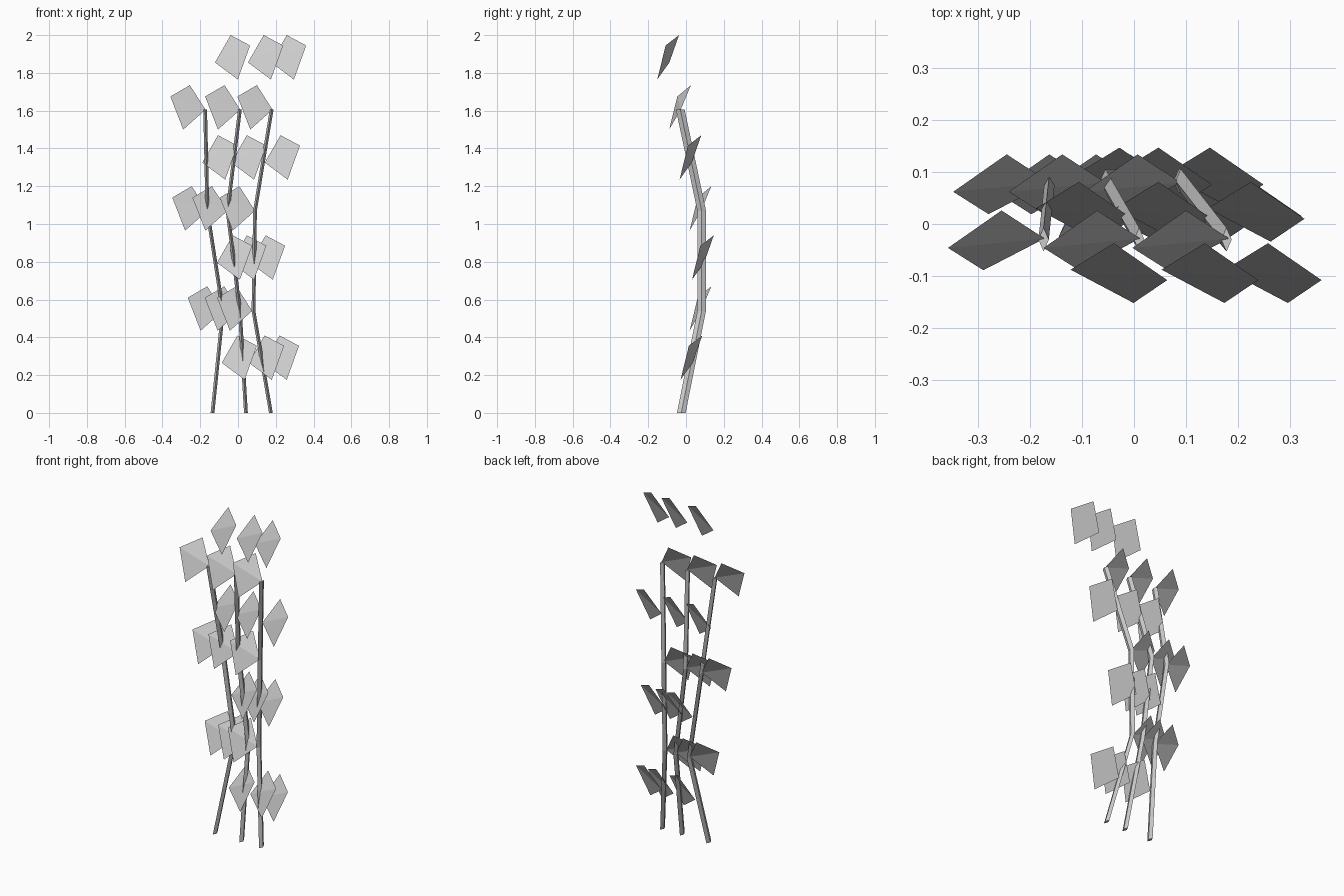
import bpy

mat = bpy.data.materials.new("plain grey")
mat.diffuse_color = (0.6, 0.6, 0.6, 1)


def make(name, verts, faces):
    mesh = bpy.data.meshes.new(name)
    mesh.from_pydata(verts, [], faces)
    mesh.materials.append(mat)
    mesh.update()
    obj = bpy.data.objects.new(name, mesh)
    bpy.context.collection.objects.link(obj)


# Stems: thin diamond section swept through four heights
HEIGHTS = (0.0, 0.54, 1.07, 1.605)
DEPTHS = (-0.025, 0.083, 0.083, -0.03)
STEMS = {
    "left": (-0.135, -0.08, -0.162, -0.174),
    "middle": (0.042, 0.01, -0.055, 0.01),
    "right": (0.174, 0.082, 0.09, 0.178),
}
SECTION = ((0.01, 0), (0, 0.023), (-0.01, 0), (0, -0.023))
for side, xs in STEMS.items():
    verts = [(x + dx, y + dy, z) for x, y, z in zip(xs, DEPTHS, HEIGHTS)
             for dx, dy in SECTION]
    faces = [(r * 4 + i, r * 4 + (i + 1) % 4, r * 4 + 4 + (i + 1) % 4, r * 4 + 4 + i)
             for r in range(3) for i in range(4)]
    faces += [(3, 2, 1, 0), (12, 13, 14, 15)]
    make(side + "_stem", verts, faces)

# Leaves: two triangles folded along the midrib, corners relative to the root
# (order: root, upper edge, tip, lower edge)
RIGHT_LEAF = ((0, 0, 0), (0.083, 0.051, 0.145), (0.186, -0.02, 0.09), (0.121, -0.064, -0.09))
LEFT_LEAF = ((0, 0, 0), (-0.083, 0.054, 0.13), (-0.186, -0.018, 0.07), (-0.118, -0.061, -0.105))

# Rows of leaves: root height, root depth, root x on each stem
RIGHT_ROWS = (
    (0.265, 0.035, (-0.086, 0.058, 0.137)),
    (0.795, 0.096, (-0.111, -0.036, 0.063)),
    (1.325, 0.03, (-0.189, -0.036, 0.142)),
    (1.855, -0.088, (-0.122, 0.053, 0.175)),
)
LEFT_ROWS = (
    (0.54, 0.08, (-0.08, 0.01, 0.075)),
    (1.07, 0.08, (-0.162, -0.055, 0.09)),
    (1.605, -0.028, (-0.172, 0.012, 0.183)),
)
for name, shape, rows, faces in (
        ("right_leaf", RIGHT_LEAF, RIGHT_ROWS, [(0, 2, 1), (0, 3, 2)]),
        ("left_leaf", LEFT_LEAF, LEFT_ROWS, [(0, 1, 2), (0, 2, 3)])):
    for z, y, xs in rows:
        for x in xs:
            make(name, [(x + a, y + b, z + c) for a, b, c in shape], faces)
